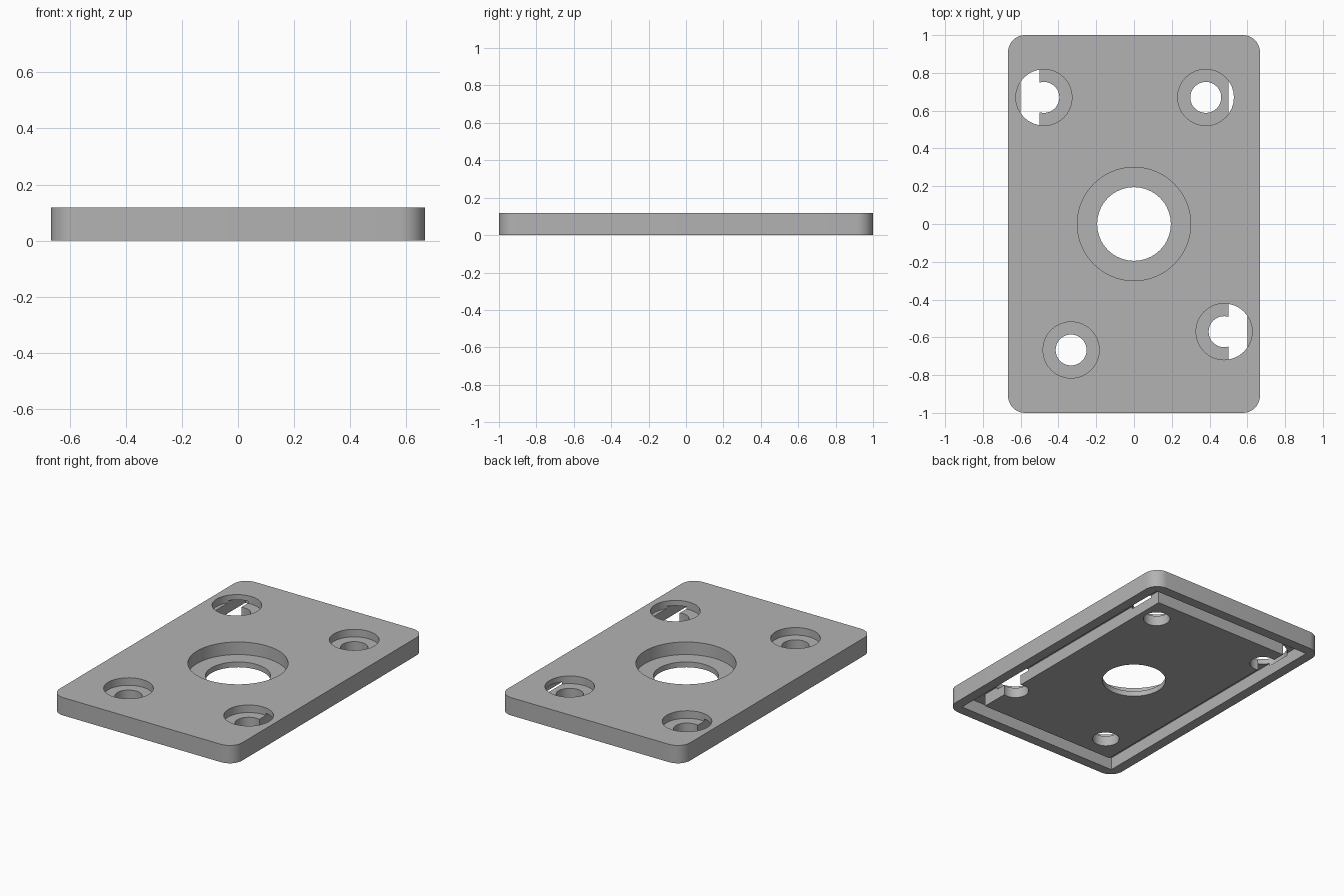
import bpy
import bmesh
from mathutils import Matrix

cube = bpy.data.objects.get("Cube")
if cube:
    bpy.data.objects.remove(cube, do_unlink=True)

THICK = 0.118
HALF_X, HALF_Y = 0.667, 1.0
RIM, GROOVE_WIDTH, GROOVE_DEPTH = 0.067, 0.1, 0.083

grey = bpy.data.materials.new("plain grey")
grey.use_nodes = True
colour = (0.45, 0.45, 0.45, 1)
grey.diffuse_color = colour
grey.node_tree.nodes["Principled BSDF"].inputs["Base Color"].default_value = colour


def make_object(name, bm):
    mesh = bpy.data.meshes.new(name)
    bm.to_mesh(mesh)
    bm.free()
    mesh.materials.append(grey)
    obj = bpy.data.objects.new(name, mesh)
    bpy.context.collection.objects.link(obj)
    return obj


def box(name, half_x, half_y, z0, z1, corner=0):
    bm = bmesh.new()
    size = Matrix.Diagonal((2 * half_x, 2 * half_y, z1 - z0, 1))
    bmesh.ops.create_cube(bm, size=1, matrix=Matrix.Translation((0, 0, (z0 + z1) / 2)) @ size)
    if corner:
        upright = [e for e in bm.edges if abs(e.verts[0].co.z - e.verts[1].co.z) > 0.01]
        bmesh.ops.bevel(bm, geom=upright, offset=corner, segments=8, profile=0.5, affect='EDGES')
    return make_object(name, bm)


def cylinder(name, x, y, radius, z0, z1, sides):
    bm = bmesh.new()
    bmesh.ops.create_cone(bm, cap_ends=True, segments=sides, radius1=radius, radius2=radius,
                          depth=z1 - z0, matrix=Matrix.Translation((x, y, (z0 + z1) / 2)))
    return make_object(name, bm)


def cut(target, cutter):
    """Subtract the cutter from the target, then discard the cutter."""
    mod = target.modifiers.new("cut", 'BOOLEAN')
    mod.operation = 'DIFFERENCE'
    mod.solver = 'EXACT'
    mod.object = cutter
    bpy.context.view_layer.objects.active = target
    bpy.ops.object.modifier_apply(modifier=mod.name)
    bpy.data.objects.remove(cutter, do_unlink=True)


def counterbore(target, x, y, bore, recess, depth, sides):
    cut(target, cylinder("recess_cutter", x, y, recess, THICK - depth, THICK + 0.1, sides))
    cut(target, cylinder("bore_cutter", x, y, bore, -0.1, THICK + 0.1, sides))


# Plate with rounded corners
plate = box("cover_plate", HALF_X, HALF_Y, 0, THICK, corner=0.09)

# Rectangular groove around the underside
outer_x, outer_y = HALF_X - RIM, HALF_Y - RIM
groove = box("groove_cutter", outer_x, outer_y, -0.1, GROOVE_DEPTH)
cut(groove, box("groove_core", outer_x - GROOVE_WIDTH, outer_y - GROOVE_WIDTH, -0.2, 0.2))
cut(plate, groove)

# Large central hole and four screw holes
counterbore(plate, 0, 0, 0.195, 0.3, 0.083, 64)
for x, y in [(-0.477, 0.67), (0.38, 0.67), (-0.333, -0.667), (0.477, -0.57)]:
    counterbore(plate, x, y, 0.082, 0.149, 0.05, 32)

# Smooth curved walls, sharp edges
bpy.ops.object.select_all(action='DESELECT')
plate.select_set(True)
bpy.context.view_layer.objects.active = plate
bpy.ops.object.shade_smooth_by_angle(angle=0.6)
